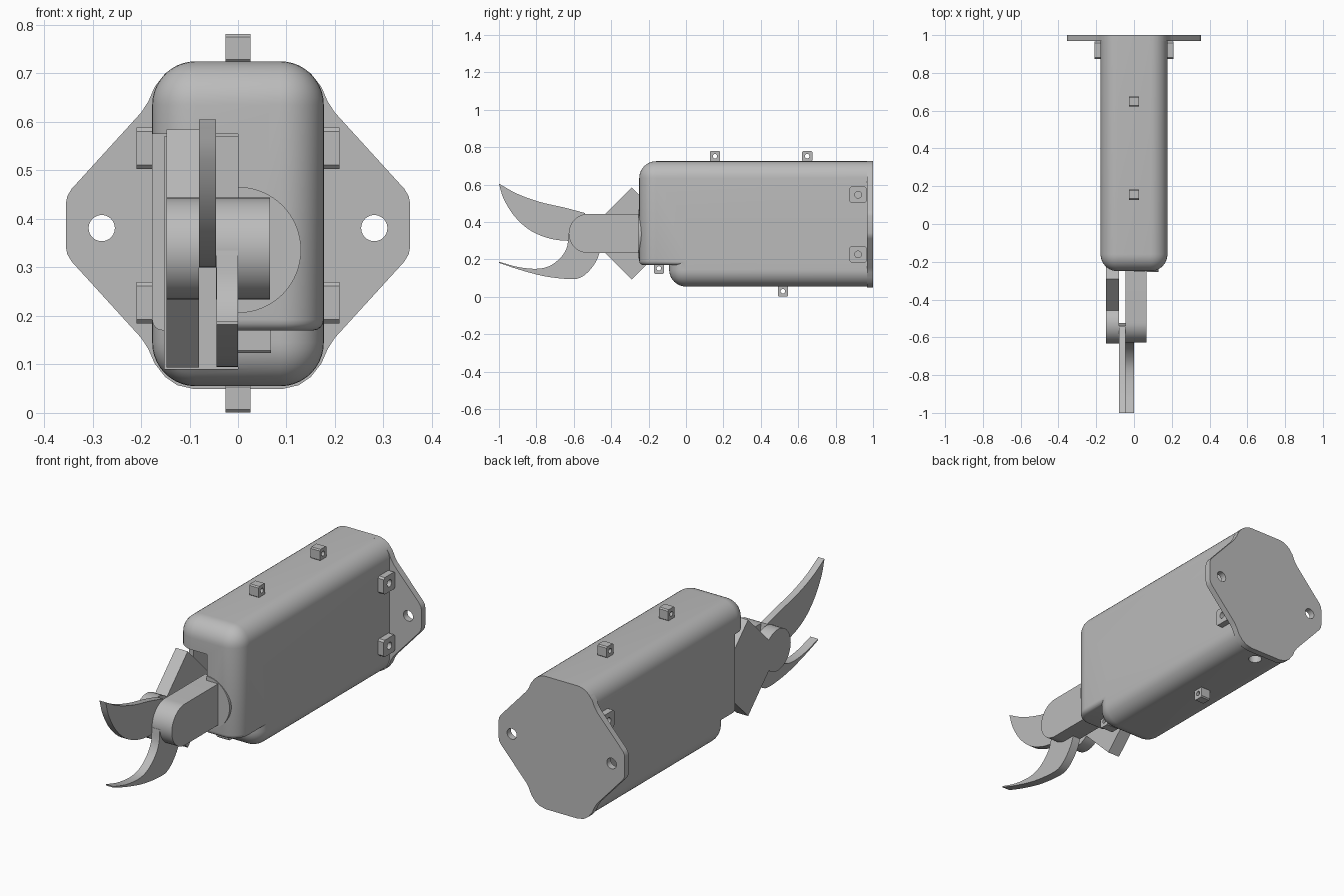
import bpy, bmesh, math
from mathutils import Matrix, Vector

if "Cube" in bpy.data.objects:
    bpy.data.objects.remove(bpy.data.objects["Cube"])

grey = bpy.data.materials.new("plain_grey")
grey.use_nodes = True
grey.diffuse_color = (0.5, 0.5, 0.5, 1)
grey.node_tree.nodes["Principled BSDF"].inputs["Base Color"].default_value = (0.5, 0.5, 0.5, 1)


def finish(bm, name):
    bmesh.ops.recalc_face_normals(bm, faces=bm.faces)
    mesh = bpy.data.meshes.new(name)
    bm.to_mesh(mesh)
    bm.free()
    mesh.materials.append(grey)
    obj = bpy.data.objects.new(name, mesh)
    bpy.context.collection.objects.link(obj)
    return obj


def select_only(obj):
    bpy.ops.object.select_all(action='DESELECT')
    obj.select_set(True)
    bpy.context.view_layer.objects.active = obj


def smooth(obj, angle=30):
    select_only(obj)
    bpy.ops.object.shade_smooth_by_angle(angle=math.radians(angle))


def combine(obj, other, operation):
    """Apply a boolean and remove the helper."""
    mod = obj.modifiers.new("cut", 'BOOLEAN')
    mod.operation, mod.solver, mod.object = operation, 'EXACT', other
    select_only(obj)
    bpy.ops.object.modifier_apply(modifier=mod.name)
    bpy.data.objects.remove(other)


def prism(name, profile, lo, hi, axis='X'):
    """Extrude a (y, z) outline along x, or an (x, z) outline along y."""
    place = (lambda a, b, t: (t, a, b)) if axis == 'X' else (lambda a, b, t: (a, t, b))
    bm = bmesh.new()
    face = bm.faces.new([bm.verts.new(place(a, b, lo)) for a, b in profile])
    new = bmesh.ops.extrude_face_region(bm, geom=[face])["geom"]
    move = Vector(place(0, 0, hi - lo))
    bmesh.ops.translate(bm, vec=move, verts=[v for v in new if isinstance(v, bmesh.types.BMVert)])
    return finish(bm, name)


def circle(a, b, r, n=40):
    return [(a + r * math.cos(2 * math.pi * i / n), b + r * math.sin(2 * math.pi * i / n)) for i in range(n)]


def rect(a0, a1, b0, b1):
    return [(a0, b0), (a1, b0), (a1, b1), (a0, b1)]


def curve(points, steps=6):
    """Smooth path through a few points."""
    p = [Vector(q) for q in points]
    p = [2 * p[0] - p[1]] + p + [2 * p[-1] - p[-2]]
    out = []
    for a, b, c, d in zip(p, p[1:], p[2:], p[3:]):
        for i in range(steps):
            t = i / steps
            q = 0.5 * (2 * b + (c - a) * t + (2 * a - 5 * b + 4 * c - d) * t * t + (3 * b - a - 3 * c + d) * t ** 3)
            out.append(tuple(q))
    return out + [tuple(p[-2])]


HALF, BACK = 0.177, 1.0


def rounded_block(name, y0, z0, z1, up, radius, lip=0):
    """Block rounded on its front and on its top (up=1) or bottom (up=-1)."""
    bm = bmesh.new()
    bmesh.ops.create_cube(bm, size=1)
    bmesh.ops.scale(bm, vec=(2 * HALF, BACK - y0, z1 - z0), verts=bm.verts)
    bmesh.ops.translate(bm, vec=(0, (BACK + y0) / 2, (z0 + z1) / 2), verts=bm.verts)
    outer = z1 if up > 0 else z0

    def touches(e, axis, value):
        return all(abs(v.co[axis] - value) < 1e-4 for v in e.verts)

    def pick(level, verticals):
        return [e for e in bm.edges if not touches(e, 1, BACK)
                and (touches(e, 2, level)
                     or (verticals and touches(e, 1, y0) and abs(e.verts[0].co.z - e.verts[1].co.z) > 0.1))]
    bmesh.ops.bevel(bm, geom=pick(outer, True), offset=radius, segments=10, profile=0.5, affect='EDGES')
    if lip:
        bmesh.ops.bevel(bm, geom=pick(z0, False), offset=lip, segments=4, profile=0.5, affect='EDGES')
    return finish(bm, name)


# Housing: long upper block over a shorter lower block
housing = rounded_block("housing", -0.25, 0.17, 0.725, 1, 0.09, 0.022)
combine(housing, rounded_block("lower_block", -0.09, 0.055, 0.42, -1, 0.09), 'UNION')

# Open recess at the front right for the moving arm, plus a deeper slot
combine(housing, prism("recess_cutter", rect(-0.4, -0.14, 0.1, 0.575), -0.3, 0), 'DIFFERENCE')
combine(housing, prism("slot_cutter", rect(-0.4, 0.02, 0.09, 0.57), -0.152, 0), 'DIFFERENCE')

# Cable hole underneath, near the back
bore = prism("bore_cutter", circle(0, 0, 0.032), -0.05, 0.05)
bore.matrix_world = Matrix.Translation((0, 0.92, 0.06)) @ Matrix.Rotation(math.pi / 2, 4, 'Y')
bpy.context.view_layer.update()
combine(housing, bore, 'DIFFERENCE')
smooth(housing)

# Back mounting plate with two bolt holes
MID = 0.387
quarter = [(0.355, 0.045), (0.352, 0.06), (0.343, 0.075), (0.2, 0.232), (0.185, 0.255),
           (0.172, 0.285), (0.15, 0.313), (0.125, 0.33), (0.09, 0.338)]
right_half = [(x, MID - z) for x, z in reversed(quarter)] + [(x, MID + z) for x, z in quarter]
plate = prism("mounting_plate", right_half + [(-x, z) for x, z in reversed(right_half)], 0.968, BACK, 'Y')
for side in (-1, 1):
    combine(plate, prism("bolt_cutter", circle(side * 0.281, 0.381, 0.027), 0.9, 1.1, 'Y'), 'DIFFERENCE')
smooth(plate)


def lug(name, y, z, half_y, half_z, x0, x1, hole):
    """Small drilled block with softened corners."""
    c = 0.2 * half_z
    outline = []
    for sy, sz in ((1, 1), (-1, 1), (-1, -1), (1, -1)):
        pair = [(y + sy * half_y, z + sz * (half_z - c)), (y + sy * (half_y - c), z + sz * half_z)]
        outline += pair if sy * sz > 0 else pair[::-1]
    obj = prism(name, outline, x0, x1)
    combine(obj, prism("lug_cutter", circle(y, z, hole, 20), x0 - 0.05, x1 + 0.05), 'DIFFERENCE')
    smooth(obj)


# Eyelets on the top, bottom and step
for name, y, z in (("top_eyelet_front", 0.155, 0.752), ("top_eyelet_back", 0.648, 0.752),
                   ("bottom_eyelet", 0.518, 0.03)):
    lug(name, y, z, 0.027, 0.029, -0.026, 0.026, 0.012)
lug("step_eyelet", -0.145, 0.152, 0.027, 0.029, 0, 0.068, 0.012)

# Side lugs beside the mounting plate
for side, label in ((1, "left"), (-1, "right")):
    for z, level in ((0.546, "upper"), (0.227, "lower")):
        x0, x1 = sorted((side * 0.16, side * 0.209))
        lug(f"{label}_{level}_lug", 0.92, z, 0.046, 0.043, x0, x1, 0.018)

# Fixed arm with a rounded end and its round seat
PY, PZ, R = -0.522, 0.339, 0.105
end = [(PY + R * math.cos(a), PZ + R * math.sin(a)) for a in
       (math.pi / 2 + math.pi * i / 24 for i in range(25))]
smooth(prism("fixed_arm", end + [(-0.2, PZ - R), (-0.2, PZ + R)], -0.045, 0.066))
seat = prism("arm_seat", circle(0, 0.336, 0.13, 64), -0.254, -0.2, 'Y')
combine(seat, prism("seat_cutter", rect(-0.3, -0.1, 0.1, 0.6), -0.3, 0), 'DIFFERENCE')
smooth(seat)

# Moving arm: square cam joined to the pivot disc
cam = prism("moving_arm", circle(-0.29, PZ, 0.245, 4), -0.147, -0.08)
combine(cam, prism("pivot_disc", circle(PY - 0.006, PZ, R), -0.147, -0.08), 'UNION')
smooth(cam)

# Curved blades
upper_back = curve([(-1, 0.605), (-0.9, 0.55), (-0.78, 0.507), (-0.65, 0.477), (-0.54, 0.448)])
upper_edge = curve([(-0.525, 0.34), (-0.56, 0.308), (-0.64, 0.3), (-0.74, 0.315), (-0.84, 0.36),
                    (-0.92, 0.435), (-0.975, 0.525), (-0.999, 0.6)])
smooth(prism("upper_blade", upper_back + upper_edge, -0.08, -0.045))

lower_edge = curve([(-1, 0.188), (-0.9, 0.16), (-0.8, 0.15), (-0.73, 0.165), (-0.67, 0.21),
                    (-0.637, 0.265), (-0.628, 0.335)])
lower_back = curve([(-0.46, 0.335), (-0.463, 0.235), (-0.5, 0.16), (-0.557, 0.107), (-0.62, 0.095),
                    (-0.755, 0.11), (-0.89, 0.145), (-1, 0.182)])
smooth(prism("lower_blade", lower_edge + lower_back, -0.0445, -0.0005))
